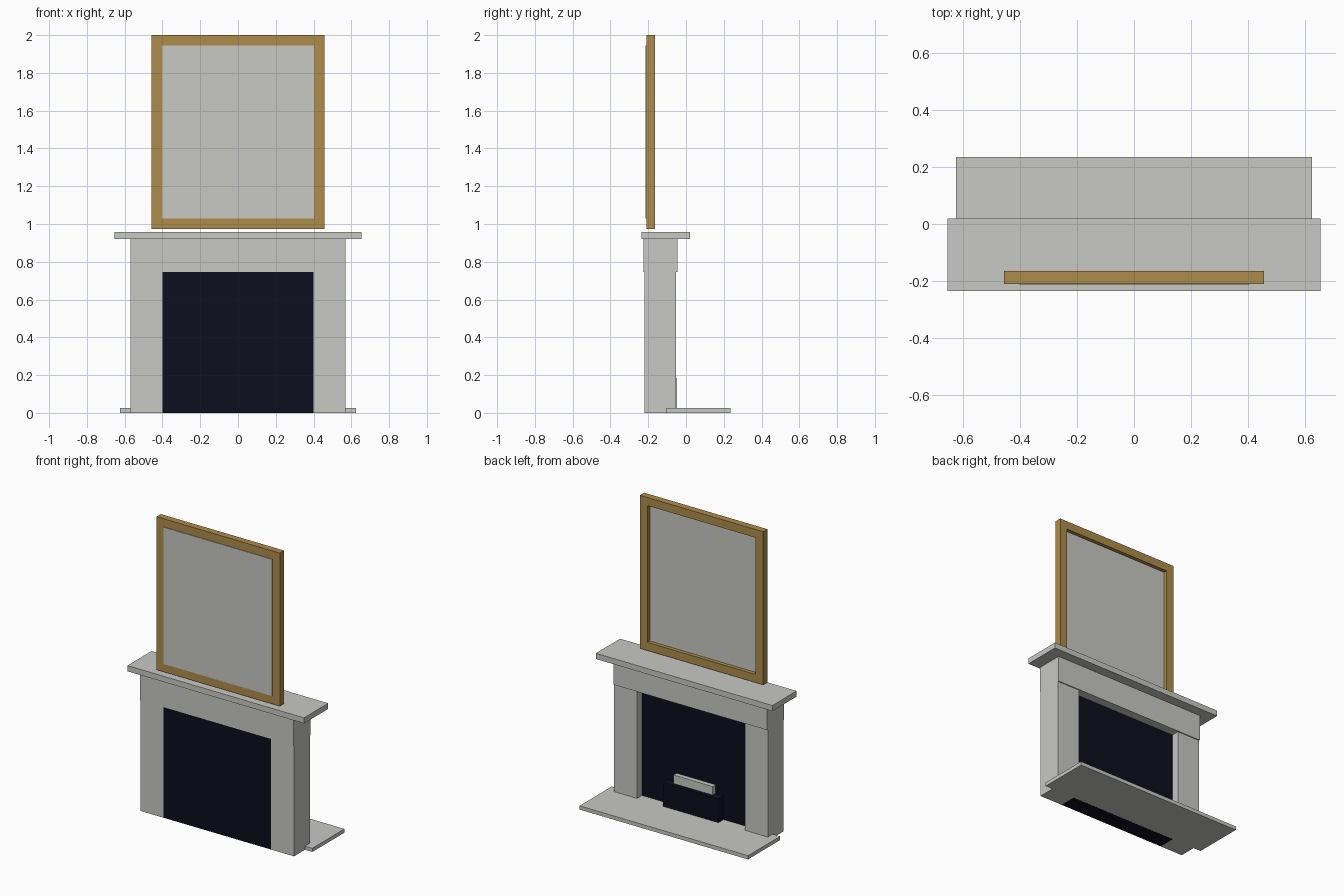
import bpy, bmesh

if "Cube" in bpy.data.objects:
    bpy.data.objects.remove(bpy.data.objects["Cube"], do_unlink=True)


def material(name, rgb):
    m = bpy.data.materials.new(name)
    m.use_nodes = True
    m.diffuse_color = (*rgb, 1)
    m.node_tree.nodes["Principled BSDF"].inputs["Base Color"].default_value = (*rgb, 1)
    return m


stone = material("pale_stone", (0.58, 0.58, 0.55))
gold = material("antique_gold", (0.42, 0.265, 0.07))
soot = material("dark_soot", (0.004, 0.004, 0.013))


def finish(name, bm, mat):
    bmesh.ops.recalc_face_normals(bm, faces=bm.faces)
    mesh = bpy.data.meshes.new(name)
    bm.to_mesh(mesh)
    bm.free()
    mesh.materials.append(mat)
    ob = bpy.data.objects.new(name, mesh)
    bpy.context.collection.objects.link(ob)
    return ob


def box(name, xs, ys, zs, mat):
    """Box spanning the given ranges."""
    bm = bmesh.new()
    bmesh.ops.create_cube(bm, size=1)
    for v in bm.verts:
        v.co = [r[0] if c < 0 else r[1] for c, r in zip(v.co, (xs, ys, zs))]
    return finish(name, bm, mat)


def ring(name, outer, inner, ys, mat):
    """Rectangular frame: outer and inner are (half width, bottom, top)."""
    bm = bmesh.new()
    loops = []
    for (w, lo, hi), y in ((outer, ys[0]), (outer, ys[1]), (inner, ys[1]), (inner, ys[0])):
        corners = ((-w, lo), (w, lo), (w, hi), (-w, hi))
        loops.append([bm.verts.new((x, y, z)) for x, z in corners])
    for k in range(4):
        a, b = loops[k], loops[(k + 1) % 4]
        for i in range(4):
            j = (i + 1) % 4
            bm.faces.new((a[i], a[j], b[j], b[i]))
    return finish(name, bm, mat)


# Hearth slab and surround
box("hearth_slab", (-0.625, 0.625), (-0.105, 0.235), (0, 0.025), stone)
for side, s in (("left", 1), ("right", -1)):
    box(side + "_pillar", sorted((0.4 * s, 0.57 * s)), (-0.22, -0.053), (0, 0.745), stone)
box("lintel", (-0.57, 0.57), (-0.226, -0.046), (0.745, 0.92), stone)
box("mantel_shelf", (-0.655, 0.655), (-0.236, 0.02), (0.92, 0.958), stone)

# Firebox, grate and fuel block
box("firebox", (-0.4, 0.4), (-0.22, -0.106), (0, 0.745), soot)
box("grate", (-0.205, 0.205), (-0.2, -0.05), (0.025, 0.185), soot)
box("fuel_block", (-0.145, 0.145), (-0.15, -0.075), (0.185, 0.242), stone)

# Mirror above the mantel
ring("mirror_frame", (0.457, 0.973, 2.0), (0.402, 1.028, 1.945), (-0.21, -0.165), gold)
box("mirror_glass", (-0.402, 0.402), (-0.214, -0.19), (1.028, 1.945), stone)
